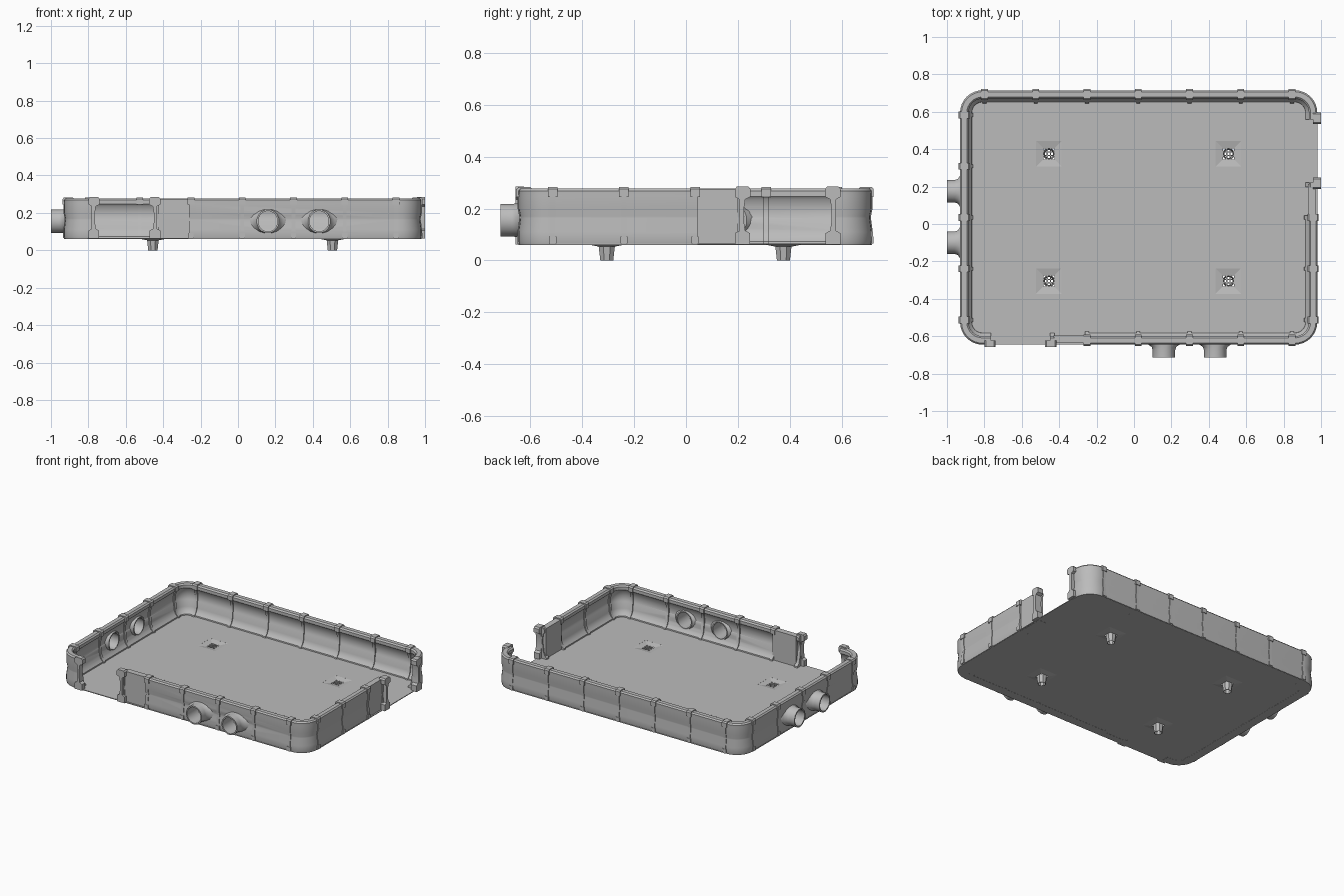
import bpy, bmesh, math
from mathutils import Vector

if "Cube" in bpy.data.objects:
    bpy.data.objects.remove(bpy.data.objects["Cube"])

grey = bpy.data.materials.new("stone grey")
grey.use_nodes = True
grey.diffuse_color = (0.5, 0.5, 0.5, 1)
grey.node_tree.nodes["Principled BSDF"].inputs["Base Color"].default_value = (0.5, 0.5, 0.5, 1)

# Outer footprint and heights
X0, X1, Y0, Y1 = -0.93, 0.98, -0.645, 0.715
R, FLOOR = 0.12, 0.066
IN = {"front": Vector((0, 1, 0)), "back": Vector((0, -1, 0)),
      "left": Vector((1, 0, 0)), "right": Vector((-1, 0, 0))}


def finish(bm, name, smooth=True):
    bmesh.ops.recalc_face_normals(bm, faces=bm.faces)
    me = bpy.data.meshes.new(name)
    bm.to_mesh(me)
    bm.free()
    me.materials.append(grey)
    ob = bpy.data.objects.new(name, me)
    bpy.context.collection.objects.link(ob)
    if smooth:
        bpy.ops.object.select_all(action='DESELECT')
        bpy.context.view_layer.objects.active = ob
        ob.select_set(True)
        bpy.ops.object.shade_smooth_by_angle(angle=math.radians(35))
    return ob


def loft(rings, name, cap=True, loop=False, smooth=True):
    """Skin a list of closed rings."""
    bm = bmesh.new()
    vs = [[bm.verts.new(p) for p in ring] for ring in rings]
    n = len(vs[0])
    pairs = list(zip(vs, vs[1:])) + ([(vs[-1], vs[0])] if loop else [])
    for a, b in pairs:
        for i in range(n):
            j = (i + 1) % n
            bm.faces.new((a[i], a[j], b[j], b[i]))
    if cap and not loop:
        bm.faces.new(vs[0])
        bm.faces.new(vs[-1])
    return finish(bm, name, smooth)


def on(side, s):
    """Point on the outer line of a side, with its inward direction."""
    p = {"front": (s, Y0, 0), "back": (s, Y1, 0), "left": (X0, s, 0), "right": (X1, s, 0)}[side]
    return Vector(p), IN[side]


def corner(cx, cy, start):
    path = []
    for i in range(9):
        a = math.radians(start + i * 90 / 8)
        out = Vector((math.cos(a), math.sin(a), 0))
        path.append((Vector((cx, cy, 0)) + out * R, -out))
    return path


def sweep(path, profile, name):
    return loft([[p + n * d + Vector((0, 0, z)) for d, z in profile] for p, n in path], name)


def cut(ob, cutter):
    cutter.hide_render = True
    cutter.hide_set(True)
    m = ob.modifiers.new("opening", 'BOOLEAN')
    m.operation, m.object, m.solver = 'DIFFERENCE', cutter, 'EXACT'


# Wall cross-section: (depth inward, height)
OUTER = [(0.004, 0.06), (0, 0.075), (0, 0.11), (0.007, 0.163), (0.007, 0.17), (0.001, 0.2),
         (0.001, 0.25), (0, 0.268), (0.008, 0.277)]
INNER = [(0.036, 0.277), (0.045, 0.268), (0.045, 0.247), (0.034, 0.235), (0.028, 0.2),
         (0.028, 0.167), (0.032, 0.16), (0.036, 0.115), (0.046, 0.09), (0.062, 0.074), (0.064, 0.06)]
WALL = OUTER + INNER
RIB = [(d - 0.004, z + 0.003 * (z > 0.26)) for d, z in OUTER] + \
      [(d + 0.007, z + 0.003 * (z > 0.26)) for d, z in INNER]
PANEL = [(0.01, 0.06), (0.01, 0.275), (0.05, 0.275), (0.05, 0.06)]

long_path = ([on("right", 0.575)] + corner(X1 - R, Y1 - R, 0) + corner(X0 + R, Y1 - R, 90)
             + corner(X0 + R, Y0 + R, 180) + [on("front", -0.775)])
short_path = [on("front", -0.25)] + corner(X1 - R, Y0 + R, 270) + [on("right", 0.04)]
long_wall = sweep(long_path, WALL, "long_wall")
short_wall = sweep(short_path, WALL, "short_wall")
sweep([on("front", -0.43), on("front", -0.25)], PANEL, "front_flat_panel")
sweep([on("right", 0.04), on("right", 0.215)], PANEL, "right_flat_panel")

# Ribs with wider clamps at the rail and small shoes at the base
CLAMP = [(-0.007, 0.245), (-0.007, 0.275), (0, 0.283), (0.045, 0.283), (0.053, 0.275), (0.053, 0.245)]
SHOE = [(-0.006, 0.065), (-0.006, 0.093), (0.02, 0.093), (0.02, 0.065)]


def rib(side, s):
    for half, prof, part in ((0.01, RIB, "rib"), (0.018, CLAMP, "clamp"), (0.014, SHOE, "shoe")):
        sweep([on(side, s - half), on(side, s + half)], prof, f"{side}_{part}")


STEP = 0.274
for i in range(-3, 4):
    rib("back", 0.023 + i * STEP)
    if i not in (-2, -3):
        rib("front", 0.023 + i * STEP)
for i in range(-2, 3):
    rib("left", 0.035 + i * STEP)
    if i < 1:
        rib("right", 0.035 + i * STEP)

# Doorway brackets: (distance toward the opening, height)
BRACKET = [(-0.04, 0.062), (0.018, 0.062), (0.018, 0.105), (0, 0.115), (-0.005, 0.15), (-0.005, 0.2),
           (0, 0.235), (0.02, 0.245), (0.02, 0.275), (0.012, 0.285), (-0.032, 0.285), (-0.04, 0.275),
           (-0.04, 0.245), (-0.022, 0.235), (-0.022, 0.115), (-0.04, 0.105)]
for side, s, way, out in (("front", -0.76, 1, 0.012), ("front", -0.455, -1, 0.012),
                          ("right", 0.555, -1, 0.02), ("right", 0.228, 1, 0.02)):
    rings = []
    for d in (-out, 0.022):
        rings.append([on(side, s + way * u)[0] + IN[side] * d + Vector((0, 0, z)) for u, z in BRACKET])
    loft(rings, f"{side}_doorway_bracket")
    # slim jamb behind the bracket
    a, b = sorted((s - way * 0.03, s - way * 0.005))
    sweep([on(side, a), on(side, b)], WALL, f"{side}_doorway_jamb")

# Round outlets passing through the walls
PIPE_Z = 0.155


def pipe_ring(side, s, d, rx, rz, n=16):
    p, inward = on(side, s)
    along = Vector((abs(inward.y), abs(inward.x), 0))
    ring = []
    for i in range(n):
        a = 2 * math.pi * (i + 0.5) / n
        ring.append(p + inward * d + along * rx * math.cos(a) + Vector((0, 0, PIPE_Z + rz * math.sin(a))))
    return ring


for side, s, wall in (("front", 0.16, short_wall), ("front", 0.434, short_wall),
                      ("left", 0.175, long_wall), ("left", -0.1, long_wall)):
    hole = loft([pipe_ring(side, s, d, 0.053, 0.056) for d in (-0.1, 0.1)], "outlet_cutter", smooth=False)
    cut(wall, hole)
    shape = [(0.045, 0.06, 0.062), (0.01, 0.105, 0.065), (0, 0.085, 0.065), (-0.012, 0.067, 0.065),
             (-0.03, 0.061, 0.064), (-0.07, 0.061, 0.064), (-0.07, 0.052, 0.055), (0.045, 0.052, 0.055)]
    loft([pipe_ring(side, s, *k) for k in shape], f"{side}_outlet", loop=True)

# Floor slab with clipped corners
c = 0.13
outline = [(X0 + c, Y0), (X1 - c, Y0), (X1, Y0 + c), (X1, Y1 - c),
           (X1 - c, Y1), (X0 + c, Y1), (X0, Y1 - c), (X0, Y0 + c)]
floor = loft([[Vector((x, y, z)) for x, y in outline] for z in (0.061, FLOOR)], "floor", smooth=False)


def square(x, y, z, h):
    return [Vector((x + a * h, y + b * h, z)) for a, b in ((-1, -1), (1, -1), (1, 1), (-1, 1))]


def octagon(x, y, z, r):
    return [Vector((x + r * math.cos(a), y + r * math.sin(a), z))
            for a in (math.pi * (i + 0.5) / 4 for i in range(8))]


# Four drains: sunken dish, pipe stub and grate
for x in (-0.455, 0.505):
    for y in (-0.305, 0.375):
        cut(floor, loft([square(x, y, z, 0.068) for z in (0.03, 0.1)], "drain_cutter", smooth=False))
        loft([square(x, y, FLOOR, 0.069), square(x, y, 0.057, 0.029), square(x, y, 0.053, 0.029),
              square(x, y, 0.061, 0.069)], "drain_dish", loop=True, smooth=False)
        loft([octagon(x, y, 0.057, 0.034), octagon(x, y, 0, 0.027), octagon(x, y, 0, 0.023),
              octagon(x, y, 0.057, 0.03)], "drain_pipe", loop=True)
        for k in (-0.009, 0.009):
            for w, l, dx, dy in ((0.003, 0.029, k, 0), (0.029, 0.003, 0, k)):
                loft([[Vector((x + dx + a * w, y + dy + b * l, z))
                       for a, b in ((-1, -1), (1, -1), (1, 1), (-1, 1))] for z in (0.052, 0.057)],
                     "drain_grate", smooth=False)
